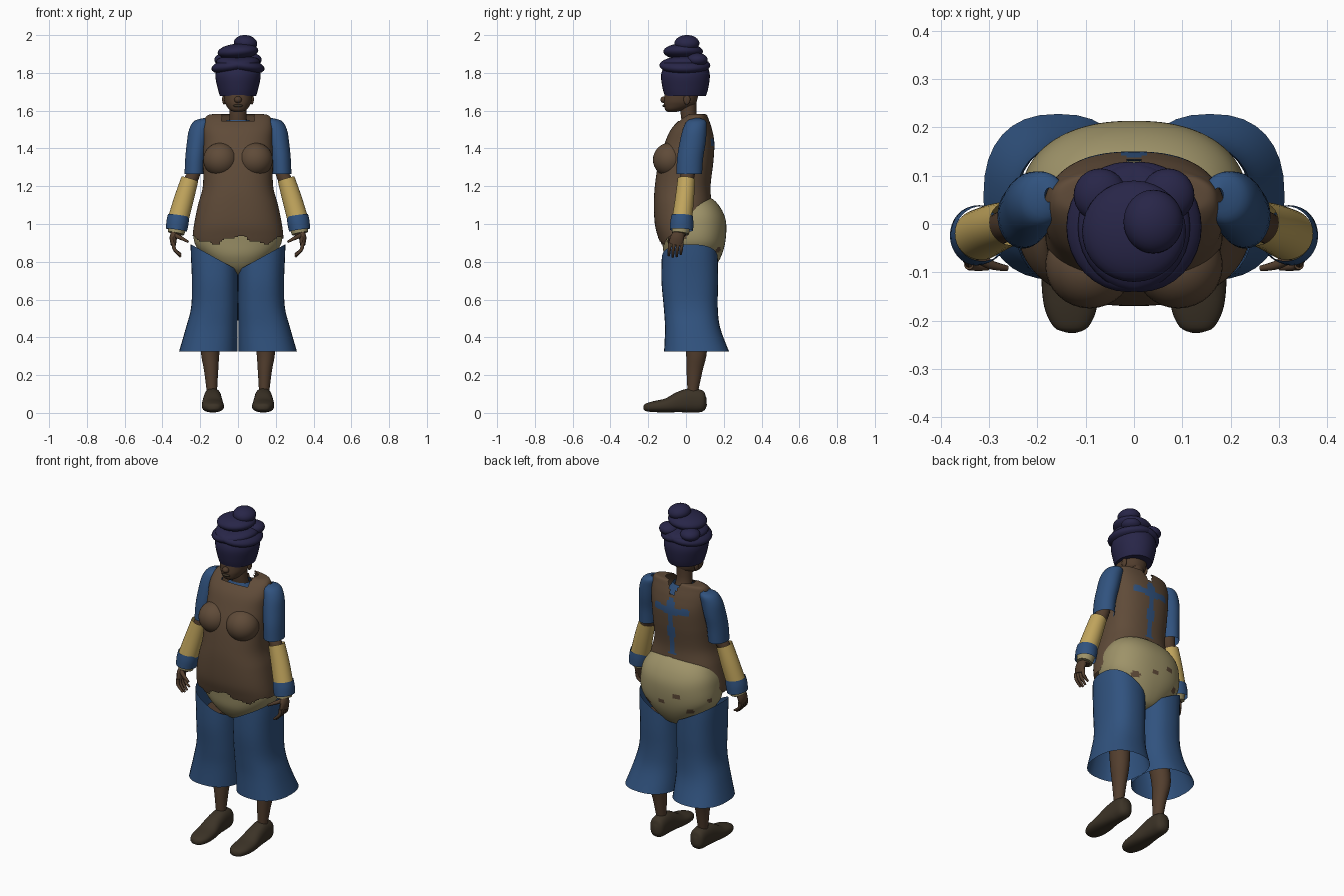
import bpy, bmesh, math
from mathutils import Vector, Matrix, Euler

old = bpy.data.objects.get("Cube")
if old:
    bpy.data.objects.remove(old, do_unlink=True)


def material(name, r, g, b):
    m = bpy.data.materials.new(name)
    m.use_nodes = True
    m.diffuse_color = (r, g, b, 1)
    m.node_tree.nodes["Principled BSDF"].inputs["Base Color"].default_value = (r, g, b, 1)
    return m


NAVY = material("navy cloth", .021, .019, .065)
BLUE = material("blue cloth", .03, .085, .21)
BROWN = material("brown vest", .115, .07, .04)
SKIN = material("dark skin", .085, .048, .027)
BEIGE = material("beige cloth", .34, .29, .14)
GOLD = material("golden sleeve", .54, .38, .11)
SHOE = material("shoe leather", .045, .033, .02)


def finish(name, bm, mats, mirror=False, paint=None):
    """Turn a bmesh into an object, optionally mirrored to the other side."""
    bmesh.ops.recalc_face_normals(bm, faces=bm.faces)
    for f in bm.faces:
        f.smooth = True
        if paint:
            f.material_index = paint(f.calc_center_median())
    me = bpy.data.meshes.new(name)
    bm.to_mesh(me)
    bm.free()
    for m in mats:
        me.materials.append(m)
    ob = bpy.data.objects.new(name, me)
    bpy.context.collection.objects.link(ob)
    if mirror:
        ob.modifiers.new("mirror", 'MIRROR').use_mirror_merge = False
    return ob


def spline(rows, steps):
    """Catmull-Rom interpolation through rows of numbers."""
    out = []
    for i in range(len(rows) - 1):
        a, b, c, d = (rows[max(0, min(len(rows) - 1, i + k))] for k in (-1, 0, 1, 2))
        for s in range(steps):
            t = s / steps
            out.append([q + .5 * t * (r - p + t * (2*p - 5*q + 4*r - s4 + t * (3*(q - r) + s4 - p)))
                        for p, q, r, s4 in zip(a, b, c, d)])
    return out + [list(rows[-1])]


def loft(name, rows, mats, n=32, steps=4, power=2, caps=True, tilt=False,
         mirror=False, keep=None, paint=None, cut=None):
    """Skin rings given as (x, y, z, half width, half depth)."""
    rows = spline(rows, steps)
    pts = [Vector(r[:3]) for r in rows]
    bm = bmesh.new()
    rings = []
    for i, r in enumerate(rows):
        t = Vector((0, 0, 1))
        if tilt:
            t = (pts[min(i + 1, len(pts) - 1)] - pts[max(i - 1, 0)]).normalized()
        u = (Vector((1, 0, 0)) - t * t.x).normalized()
        v = t.cross(u)
        ring = []
        for k in range(n):
            a = math.tau * k / n
            c, s = math.cos(a), math.sin(a)
            c, s = (math.copysign(abs(w) ** (2 / power), w) for w in (c, s))
            ring.append(bm.verts.new(pts[i] + u * c * max(r[3], .002) + v * s * max(r[4], .002)))
        rings.append(ring)
    for p, q in zip(rings, rings[1:]):
        for k in range(n):
            bm.faces.new((p[k], p[(k + 1) % n], q[(k + 1) % n], q[k]))
    if caps:
        bm.faces.new(rings[0])
        bm.faces.new(rings[-1])
    if keep:
        bad = [f for f in bm.faces if not keep(f.calc_center_median())]
        bmesh.ops.delete(bm, geom=bad, context='FACES')
    if cut:
        bmesh.ops.bisect_plane(bm, geom=bm.verts[:] + bm.edges[:] + bm.faces[:],
                               plane_co=cut[0], plane_no=cut[1], clear_outer=True)
    return finish(name, bm, mats, mirror, paint)


def body(rows):
    """Rows of (z, front y, back y, half width) to centred rings."""
    return [(0, (f + b) / 2, z, w, (b - f) / 2) for z, f, b, w in rows]


def blob(name, loc, size, mat, turn=(0, 0, 0), mirror=False):
    bm = bmesh.new()
    m = Matrix.LocRotScale(Vector(loc), Euler([math.radians(a) for a in turn]), Vector(size))
    bmesh.ops.create_uvsphere(bm, u_segments=32, v_segments=16, radius=1, matrix=m)
    return finish(name, bm, [mat], mirror)


# Vest with a ragged hem and a blue split down the back
def vest_keep(c):
    hem = .915 + .02 * math.cos(c.x * 24) + .008 * math.sin(c.x * 70)
    hem += .2 * max(0, min(1, c.y / .11))
    notch = c.y > .06 and abs(c.x) < (c.z - 1.5) * .5
    collar = c.y < .05 and abs(c.x) < .085 and c.z > 1.545
    return c.z > hem and not notch and not collar


def vest_paint(c):
    if c.y < .05:
        return 0
    strip = 1.16 < c.z < 1.5 and abs(c.x) < .018 + .008 * math.sin(c.z * 40)
    band = abs(c.z - 1.42 - .15 * abs(c.x)) < .02 and abs(c.x) < .11
    return int(strip or band)


loft("vest", body([
    (.86, -.125, .13, .235), (.93, -.148, .13, .24), (1, -.165, .135, .232),
    (1.1, -.17, .135, .212), (1.2, -.165, .13, .186), (1.33, -.145, .145, .185),
    (1.43, -.112, .15, .185), (1.5, -.08, .138, .187), (1.55, -.035, .122, .178),
    (1.578, .005, .11, .155), (1.582, .015, .095, .09)]), [BROWN, BLUE],
    n=128, steps=10, power=2.4, caps=False, keep=vest_keep, paint=vest_paint)
blob("bust", (.092, -.085, 1.34), (.092, .09, .09), BROWN, mirror=True)

# Padded hips with a few worn patches
PATCHES = [Vector(p) for p in ((.13, .17, .86), (-.15, .17, .86), (.02, .2, .9), (-.08, .2, .95), (-.21, .09, .93))]


def hip_paint(c):
    return int(any(Vector((c.x - p.x, c.y - p.y, (c.z - p.z) * 1.5)).length < .026 for p in PATCHES))


loft("padded_hips", body([
    (.725, .02, .08, .02), (.75, -.06, .135, .09), (.82, -.11, .182, .172),
    (.9, -.125, .207, .23), (1, -.13, .213, .232), (1.07, -.1, .192, .21),
    (1.125, -.08, .15, .16), (1.15, .0, .1, .06)]), [BEIGE, BROWN],
    n=96, steps=8, power=2.3, paint=hip_paint)

# Flared trousers, cut to a V at the waist, open at the hem
loft("trouser_legs", [
    (.125, .02, .95, .125, .14), (.125, .02, .85, .125, .147), (.122, .02, .7, .122, .15),
    (.124, .025, .56, .124, .143), (.139, .035, .45, .137, .146), (.157, .056, .325, .155, .172)],
    [BLUE], power=2.4, caps=False, mirror=True, cut=((0, 0, .755), (-.55, 0, 1)))

# Legs and shoes
loft("lower_legs", [
    (.12, .03, .75, .085, .09), (.135, .04, .5, .06, .065), (.147, .055, .33, .05, .056),
    (.142, .045, .22, .037, .042), (.138, .035, .1, .026, .026)], [SKIN], mirror=True)
loft("shoes", [
    (.133, .109, .06, .012, .02), (.133, .09, .06, .041, .054), (.134, .03, .066, .047, .064),
    (.135, -.03, .058, .051, .056), (.134, -.1, .04, .058, .038), (.131, -.17, .033, .055, .029),
    (.13, -.213, .029, .036, .02), (.13, -.225, .029, .01, .008)],
    [SHOE], power=2.4, tilt=True, mirror=True)

# Sleeves and arms
loft("short_sleeves", [
    (.175, .06, 1.56, .01, .015), (.187, .055, 1.545, .045, .05), (.203, .046, 1.5, .056, .063),
    (.215, .035, 1.43, .056, .069), (.225, .022, 1.35, .054, .069), (.23, .017, 1.265, .053, .068)],
    [BLUE], caps=False, mirror=True)
loft("arms", [
    (.215, .03, 1.42, .04, .045), (.235, .01, 1.27, .036, .038), (.262, -.002, 1.2, .034, .034),
    (.325, -.03, .94, .024, .028)], [SKIN], tilt=True, mirror=True)
loft("forearm_sleeves", [
    (.255, .002, 1.238, .046, .046), (.287, -.008, 1.13, .052, .05), (.318, -.022, 1.02, .055, .053)],
    [GOLD], tilt=True, mirror=True, caps=False)
loft("wrist_cuffs", [
    (.315, -.02, 1.045, .056, .057), (.32, -.022, 1.01, .059, .061), (.326, -.024, .968, .056, .062)],
    [BLUE], tilt=True, mirror=True, caps=False)
loft("cuff_lining", [(.318, -.024, 1, .05, .05), (.328, -.03, .95, .043, .045)],
     [BEIGE], tilt=True, mirror=True)

# Hands
loft("palms", [
    (.328, -.03, .965, .02, .026), (.342, -.045, .93, .02, .036), (.342, -.055, .89, .014, .037)],
    [SKIN], n=16, tilt=True, mirror=True)
for i, drop in enumerate((.008, 0, .003, .016)):
    y = -.085 + .021 * i
    loft("finger_%d" % (i + 1), [
        (.342, y, .9, .01, .01), (.336, y - .003, .865, .009, .009),
        (.303, y - .006, .825 + drop, .006, .006)], [SKIN], n=10, tilt=True, mirror=True)
loft("thumbs", [
    (.335, -.06, .94, .013, .013), (.3, -.083, .925, .01, .01), (.263, -.092, .905, .006, .006)],
    [SKIN], n=10, tilt=True, mirror=True)

# Neck, head and face
loft("under_collar", [(0, .03, 1.5, .09, .075), (0, .025, 1.55, .06, .05)], [BLUE], caps=False)
loft("neck", [(0, .04, 1.5, .055, .05), (0, .015, 1.57, .045, .042), (0, .012, 1.68, .046, .045)], [SKIN])
loft("head", body([
    (1.592, -.095, -.055, .018), (1.605, -.11, -.01, .045), (1.63, -.117, .045, .064),
    (1.66, -.116, .06, .074), (1.74, -.105, .075, .08)]), [SKIN], power=2.2)
blob("nose", (0, -.116, 1.658), (.02, .019, .018), SKIN)
blob("lips", (0, -.113, 1.626), (.026, .012, .008), SHOE)
blob("ears", (.074, .005, 1.66), (.01, .018, .028), SKIN, mirror=True)

# Wrapped headscarf with stacked rolls
loft("scarf_band", body([
    (1.678, -.112, .105, .096), (1.72, -.124, .118, .108), (1.79, -.132, .126, .12),
    (1.85, -.11, .11, .1)]), [NAVY])
blob("scarf_roll_left", (.012, -.006, 1.84), (.13, .135, .045), NAVY, (0, 9, 0))
blob("scarf_roll_right", (-.012, -.006, 1.84), (.13, .135, .045), NAVY, (0, -9, 0))
blob("scarf_back_folds", (.07, .06, 1.87), (.055, .055, .035), NAVY, mirror=True)
blob("scarf_upper_roll", (.0, -.015, 1.913), (.108, .105, .042), NAVY, (0, -4, 0))
blob("scarf_knot", (.04, .005, 1.957), (.062, .066, .043), NAVY, (0, 6, 0))

# Smooth shading with sharp creases kept
bpy.ops.object.select_all(action='DESELECT')
for ob in bpy.context.collection.objects:
    if ob.type == 'MESH':
        ob.select_set(True)
        bpy.context.view_layer.objects.active = ob
bpy.ops.object.shade_smooth_by_angle(angle=math.radians(40))
